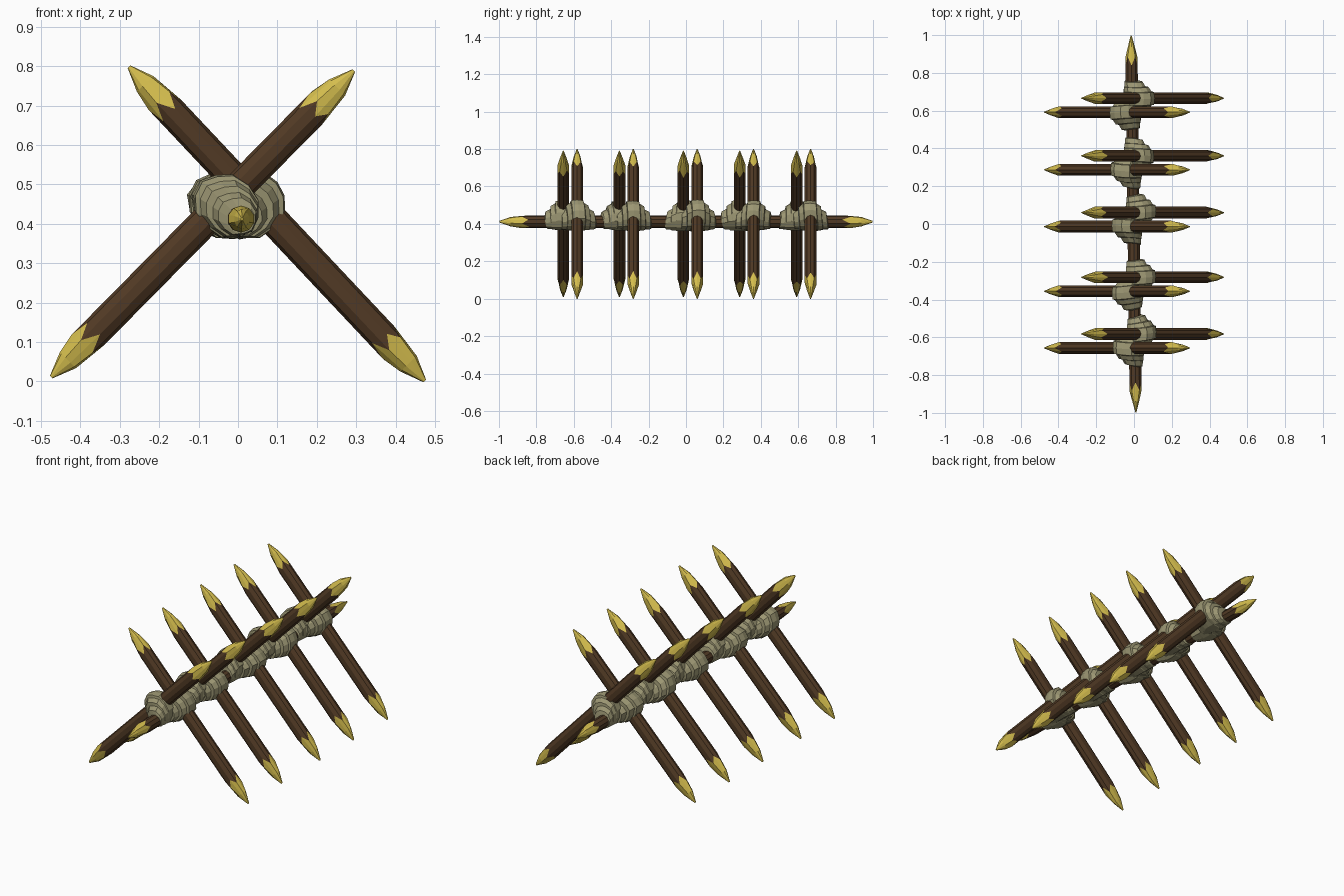
import bpy, bmesh, math, random
from mathutils import Vector

if "Cube" in bpy.data.objects:
    bpy.data.objects.remove(bpy.data.objects["Cube"])

random.seed(4)


def material(name, rgb):
    m = bpy.data.materials.new(name)
    m.diffuse_color = (*rgb, 1)
    m.use_nodes = True
    m.node_tree.nodes["Principled BSDF"].inputs["Base Color"].default_value = m.diffuse_color
    return m


BARK = material("dark bark", (0.082, 0.042, 0.018))
WOOD = material("cut yellow wood", (0.66, 0.51, 0.075))
ROPE = material("pale rope", (0.33, 0.305, 0.17))


def finish(bm, name, mats):
    bmesh.ops.recalc_face_normals(bm, faces=bm.faces)
    me = bpy.data.meshes.new(name)
    bm.to_mesh(me)
    bm.free()
    for m in mats:
        me.materials.append(m)
    ob = bpy.data.objects.new(name, me)
    bpy.context.collection.objects.link(ob)
    return ob


def bridge(bm, a, b, mat=0):
    n = len(a)
    for i in range(n):
        j = (i + 1) % n
        f = bm.faces.new((a[i], a[j], b[j], b[i]))
        f.material_index = mat


def stake(name, p, q, side, ru, rv, sides=10):
    """Sharpened pole from p to q; ru is the half width along side, rv across."""
    p, q = Vector(p), Vector(q)
    d = (q - p).normalized()
    u = (side - d * side.dot(d)).normalized()
    v = d.cross(u)
    length = (q - p).length
    bm = bmesh.new()

    def ring(dist, fu, fv, zig=0.0):
        out = []
        for i in range(sides):
            a = 2 * math.pi * (i + 0.5) / sides
            # jagged edge where the bark was cut away
            z = zig * (1 if i % 2 else -1) * random.uniform(0.6, 1.2)
            t = dist + z if dist < length / 2 else dist - z
            out.append(bm.verts.new(p + d * t + u * math.cos(a) * ru * fu
                                    + v * math.sin(a) * rv * fv))
        return out

    rings = [ring(0.002, 0.08, 0.12), ring(0.062, 0.55, 0.72),
             ring(0.14, 0.97, 0.97, 0.022), ring(length - 0.14, 0.97, 0.97, 0.022),
             ring(length - 0.062, 0.55, 0.72), ring(length - 0.002, 0.08, 0.12)]
    for k, m in enumerate((1, 1, 0, 1, 1)):
        bridge(bm, rings[k], rings[k + 1], m)
    for r in (rings[0], rings[-1]):
        bm.faces.new(r).material_index = 1
    return finish(bm, name, (BARK, WOOD))


def log_centre(y):
    return Vector((-0.002 - 0.0125 * y, y, 0.41))


def lashing(name, y, sx):
    """Stepped rope bundle tying the log to the stake on its sx side."""
    perp = Vector((sx, 0, 1)).normalized()
    lat = Vector((1, 0, -sx)).normalized()
    bm = bmesh.new()
    # (offset along the log, fullness): pairs form overlapping bands
    prof = [(-0.092, 0.0), (-0.088, 0.25), (-0.062, 0.42), (-0.060, 0.62),
            (-0.036, 0.80), (-0.033, 0.95), (0.0, 1.0), (0.033, 0.95),
            (0.036, 0.80), (0.060, 0.62), (0.062, 0.42), (0.088, 0.25), (0.092, 0.0)]
    n = 12
    jit = [random.uniform(0.95, 1.05) for _ in range(n)]
    skew, ph = random.uniform(0.005, 0.012), random.uniform(0, 6.28)
    rings = []
    for dy, w in prof:
        c = log_centre(y + dy) + perp * 0.05 * w
        a_, b_ = 0.036 + 0.053 * w, 0.036 + 0.04 * w
        ring = []
        for i in range(n):
            a = 2 * math.pi * i / n
            # each turn of rope runs slightly askew
            off = Vector((0, skew * math.sin(a + ph), 0))
            ring.append(bm.verts.new(c + off + (perp * math.cos(a) * a_
                                     + lat * math.sin(a) * b_) * jit[i]))
        rings.append(ring)
    for r0, r1 in zip(rings, rings[1:]):
        bridge(bm, r0, r1)
    bm.faces.new(rings[0])
    bm.faces.new(rings[-1])
    return finish(bm, name, (ROPE,))


# long central log
stake("central_log", (0.01, -1, 0.412), (-0.015, 1, 0.412),
      Vector((1, 0, 0)), 0.035, 0.035)

# five crossed pairs of stakes with their rope lashings
along_y = Vector((0, 1, 0))
for k, y in enumerate((-0.62, -0.32, 0.022, 0.323, 0.628), 1):
    ya, yb = y - 0.036, y + 0.038
    stake(f"front_stake_{k}", (-0.475, ya, 0.01), (0.295, ya, 0.79), along_y, 0.034, 0.040)
    stake(f"back_stake_{k}", (0.475, yb, 0.0), (-0.278, yb, 0.80), along_y, 0.034, 0.040)
    lashing(f"front_lashing_{k}", ya, -1)
    lashing(f"back_lashing_{k}", yb, 1)
